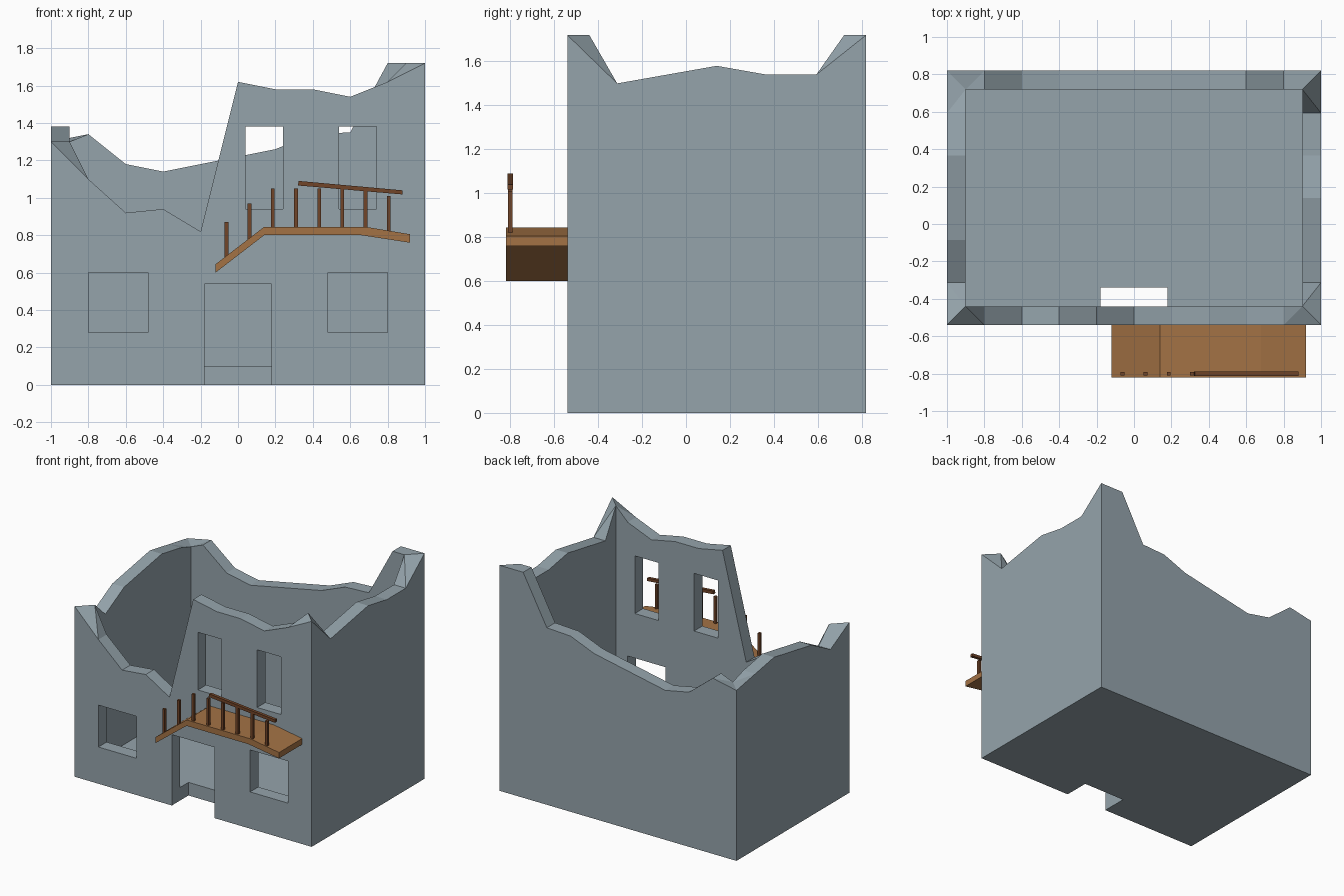
import bpy, bmesh
from mathutils import Vector

cube = bpy.data.objects.get("Cube")
if cube:
    bpy.data.objects.remove(cube, do_unlink=True)


def material(name, rgb):
    mat = bpy.data.materials.new(name)
    mat.use_nodes = True
    mat.diffuse_color = (*rgb, 1)
    mat.node_tree.nodes["Principled BSDF"].inputs["Base Color"].default_value = (*rgb, 1)
    return mat


stone = material("grey stone", (0.30, 0.37, 0.41))
plank = material("light wood", (0.37, 0.17, 0.06))
timber = material("dark wood", (0.165, 0.058, 0.021))


def finish(bm, name, mat):
    bmesh.ops.recalc_face_normals(bm, faces=bm.faces[:])
    mesh = bpy.data.meshes.new(name)
    bm.to_mesh(mesh)
    bm.free()
    mesh.materials.append(mat)
    obj = bpy.data.objects.new(name, mesh)
    bpy.context.collection.objects.link(obj)
    return obj


def prism(bm, outline, y0, y1):
    """Extrude an (x, z) outline along y."""
    face = bm.faces.new([bm.verts.new((x, y0, z)) for x, z in outline])
    out = bmesh.ops.extrude_face_region(bm, geom=[face])
    moved = [v for v in out["geom"] if isinstance(v, bmesh.types.BMVert)]
    bmesh.ops.translate(bm, verts=moved, vec=(0, y1 - y0, 0))


def box(bm, x0, x1, z0, z1, y0, y1):
    prism(bm, [(x0, z0), (x1, z0), (x1, z1), (x0, z1)], y0, y1)


# Ruined shell: broken wall heights at even steps, running around the house
FRONT, BACK, WALL, FLOOR = -0.54, 0.82, 0.1, 0.1
corners = [Vector(c) for c in ((-1, FRONT), (1, FRONT), (1, BACK), (-1, BACK))]
heights = [
    [1.30, 1.10, 0.92, 0.94, 0.82, 1.62, 1.58, 1.58, 1.54, 1.62, 1.72],
    [1.72, 1.50, 1.54, 1.58, 1.54, 1.54, 1.72],
    [1.72, 1.72, 1.35, 1.34, 1.26, 1.22, 1.18, 1.14, 1.18, 1.34, 1.30],
    [1.30, 1.34, 1.38, 1.34, 1.30, 1.18, 1.30],
]


def clamp(v, low, high):
    return max(low, min(high, v))


bm = bmesh.new()
outer, inner, starts = [], [], []
for side, row in enumerate(heights):
    starts.append(len(outer))
    a, b = corners[side], corners[(side + 1) % 4]
    for k, z in enumerate(row[:-1]):
        x, y = a.lerp(b, k / (len(row) - 1))
        outer.append(bm.verts.new((x, y, z)))
        inner.append(bm.verts.new((clamp(x, WALL - 1, 1 - WALL),
                                   clamp(y, FRONT + WALL, BACK - WALL), z)))

# Jagged top of the walls, folded at the corners
count = len(outer)
for i in range(count):
    j = (i + 1) % count
    if i in starts:
        bm.faces.new((outer[i], outer[j], inner[i]))
        bm.faces.new((outer[j], inner[j], inner[i]))
    elif j in starts:
        bm.faces.new((outer[i], outer[j], inner[j]))
        bm.faces.new((outer[i], inner[j], inner[i]))
    else:
        bm.faces.new((outer[i], outer[j], inner[j], inner[i]))

# Wall sides, floor and underside
for loop, base_z in ((outer, 0), (inner, FLOOR)):
    base = [bm.verts.new((loop[s].co.x, loop[s].co.y, base_z)) for s in starts]
    bm.faces.new(base)
    for side in range(4):
        end = starts[side + 1] if side < 3 else count
        top = [loop[i % count] for i in range(starts[side], end + 1)]
        bm.faces.new(top + [base[(side + 1) % 4], base[side]])
walls = finish(bm, "ruined_walls", stone)

# Doorway and window openings
bm = bmesh.new()
box(bm, -0.18, 0.18, -0.1, 0.54, FRONT - 0.1, -0.34)
for x0, x1, z0, z1 in ((-0.80, -0.48, 0.28, 0.60), (0.48, 0.80, 0.28, 0.60),
                       (0.04, 0.24, 0.94, 1.38), (0.54, 0.74, 0.94, 1.38)):
    box(bm, x0, x1, z0, z1, FRONT - 0.1, FRONT + WALL + 0.05)
cutter = finish(bm, "opening_cutter", stone)
cutter.hide_render = True
mod = walls.modifiers.new("openings", "BOOLEAN")
mod.operation = "DIFFERENCE"
mod.solver = "EXACT"
mod.object = cutter
bpy.context.view_layer.objects.active = walls
bpy.ops.object.modifier_apply(modifier=mod.name)
bpy.data.objects.remove(cutter, do_unlink=True)

# Sagging balcony deck
bm = bmesh.new()
prism(bm, [(-0.12, 0.60), (0.14, 0.80), (0.66, 0.80), (0.92, 0.76),
           (0.92, 0.805), (0.68, 0.845), (0.14, 0.845), (-0.12, 0.645)], -0.82, FRONT)
finish(bm, "balcony_deck", plank)

# Railing posts, standing on the deck
bm = bmesh.new()
tops = [0.87, 0.97, 1.05, 1.05, 1.05, 1.05, 1.045, 1.01]
feet = [0.68, 0.775, 0.83, 0.83, 0.83, 0.83, 0.83, 0.81]
for k, (foot, top) in enumerate(zip(feet, tops)):
    x = -0.062 + k * 0.124
    box(bm, x - 0.01, x + 0.01, foot, top, -0.81, -0.79)
finish(bm, "railing_posts", timber)

# Broken handrail
bm = bmesh.new()
prism(bm, [(0.32, 1.066), (0.88, 1.018), (0.88, 1.04), (0.325, 1.09)], -0.812, -0.788)
finish(bm, "handrail", timber)
